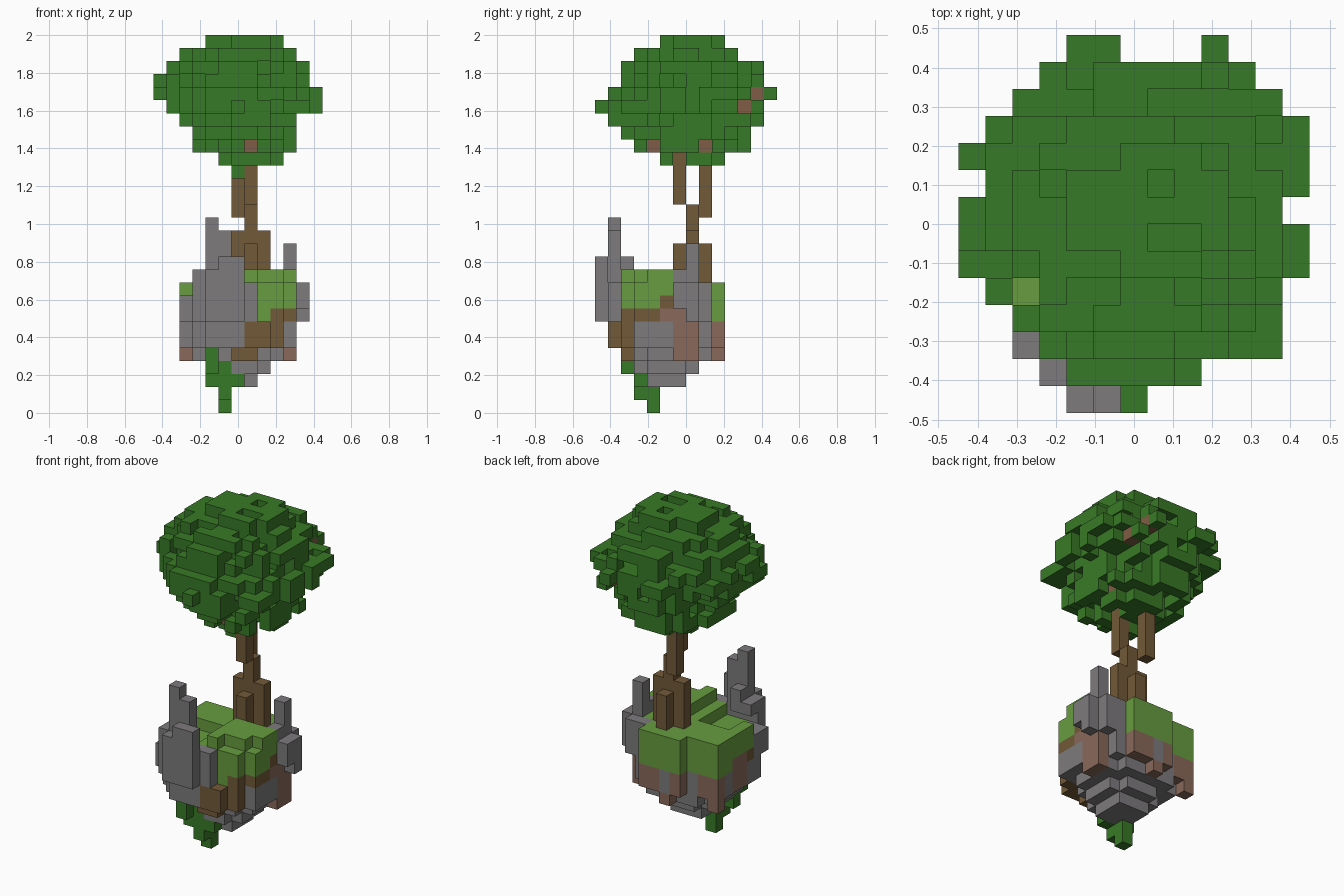
import bpy
import bmesh
import random
from mathutils import Vector

random.seed(4)
cube = bpy.data.objects.get("Cube")
if cube:
    bpy.data.objects.remove(cube)

UNIT = 2 / 29                       # edge of one block
ORIGIN = Vector((-6.5, -7, 0))      # grid corner in blocks

COLOURS = {
    "leaf_green": (.039, .192, .020),
    "grass_green": (.135, .335, .050),
    "stone_grey": (.205, .196, .203),
    "bark_brown": (.168, .102, .040),
    "clay_brown": (.250, .140, .103),
    "twig_brown": (.215, .108, .058),
}


def make_material(name, rgb):
    mat = bpy.data.materials.new(name)
    mat.use_nodes = True
    mat.diffuse_color = (*rgb, 1)
    for node in mat.node_tree.nodes:
        if node.type == 'BSDF_PRINCIPLED':
            node.inputs["Base Color"].default_value = (*rgb, 1)
    return mat


materials = {name: make_material(name, rgb) for name, rgb in COLOURS.items()}
blocks = {}                         # (x, y, z) -> (part, colour)


def put(part, colour, xs, ys, zs):
    """Fill a box of blocks; each range is inclusive, earlier blocks win."""
    for x in range(xs[0], xs[-1] + 1):
        for y in range(ys[0], ys[-1] + 1):
            for z in range(zs[0], zs[-1] + 1):
                blocks.setdefault((x, y, z), (part, colour))


def disc(x0, x1, y0, y1, low, high):
    """Cells of an ellipse that fits the given ranges, with a ragged rim."""
    cx, cy = (x0 + x1) / 2, (y0 + y1) / 2
    rx, ry = (x1 - x0 + 1) / 2, (y1 - y0 + 1) / 2
    for x in range(x0, x1 + 1):
        for y in range(y0, y1 + 1):
            if ((x - cx) / rx) ** 2 + ((y - cy) / ry) ** 2 <= random.uniform(low, high):
                yield x, y


# Trunk: cross-shaped foot, thin neck, two forked branches
put("trunk", "bark_brown", [6, 8], [7], [8, 13])
put("trunk", "bark_brown", [7], [6, 8], [8, 12])
put("trunk", "bark_brown", [7], [7], [14, 15])
put("trunk", "bark_brown", [7], [6], [16, 19])
put("trunk", "bark_brown", [6], [8], [15, 19])

# Hanging vine under the island
put("vine", "leaf_green", [5], [4], [0, 1])
put("vine", "leaf_green", [5], [3], [1])
put("vine", "leaf_green", [4, 6], [3], [2])
put("vine", "leaf_green", [4, 5], [3], [3])
put("vine", "leaf_green", [4], [2], [3, 4])

# Rock spires and the curved wall at the front
put("rock_spires", "stone_grey", [4], [1], [10, 14])
put("rock_spires", "stone_grey", [5], [1], [10, 13])
put("rock_spires", "stone_grey", [4, 6], [0], [10])
put("rock_spires", "stone_grey", [5, 6], [0], [11])
put("rock_spires", "stone_grey", [4], [2], [10, 11])
put("rock_spires", "stone_grey", [3], [1, 2], [10])
put("rock_spires", "stone_grey", [10], [7], [10, 12])
put("rock_spires", "stone_grey", [10], [6], [10])

# Clay and soil lumps hanging from the rim
put("soil_lumps", "clay_brown", [2], [8], [4, 6])
put("soil_lumps", "clay_brown", [10], [6, 7], [4])
put("soil_lumps", "clay_brown", [6], [9], [4])
put("soil_lumps", "bark_brown", [6, 7], [2], [4])


def island_colour(x, y, z):
    wall = x + y <= 5 or (y <= 1 and (x <= 6 or z >= 7))
    right_rock = x >= 10 and ((y == 7 and z >= 7) or (y == 6 and z >= 8))
    if z <= 4 or wall or right_rock or (x >= 9 and y == 8 and z >= 5):
        return "stone_grey"
    if (x, y, z) == (10, 5, 8):
        return "bark_brown"
    if z >= 8 or (z == 7 and ((y >= 7 and x <= 4) or y == 9 or (x, y) == (8, 2))):
        return "grass_green"
    if z <= 6 and ((x <= 6 and y <= 4) or (x >= 9 and 3 <= y <= 5)):
        return "stone_grey"
    if z <= 6 and y >= 6 and (x + y) % 3 == 0:
        return "stone_grey"
    return "bark_brown" if y <= 4 else "clay_brown"


def island_gap(x, y, z):
    """Places where the island's outline is notched or its grass dips."""
    if z >= 7 and (y == 0 and x > 6 or y == 1 and x > 7 or (x, y) == (10, 2)):
        return True
    if x == 11 and not (7 <= y <= 8 or (y == 6 and z >= 8)):
        return True
    if y == 9 and not 5 <= x <= 8:
        return True
    return z == 9 and ((3 <= x <= 5 and 2 <= y <= 5) or (x == 2 and y <= 3))


# Island body: layers from the keel to the grass
ISLAND = [(5, 7, 4, 6), (4, 8, 3, 7), (3, 9, 3, 8), (2, 10, 1, 9), (2, 10, 1, 9),
          (2, 11, 0, 9), (2, 11, 0, 9), (2, 11, 0, 9)]
for z, layer in enumerate(ISLAND, 2):
    for x, y in disc(*layer, 1.08, 1.08):
        if not island_gap(x, y, z):
            put("island", island_colour(x, y, z), [x], [y], [z])
put("island", "grass_green", [2], [8], [7, 9])
put("grass_mound", "grass_green", [7, 9], [3, 5], [10])
put("grass_mound", "grass_green", [7], [2], [10])
put("grass_mound", "grass_green", [10], [4, 5], [10])

# Leafy crown: ragged layers trimmed to a plan outline
CROWN = [(5, 9, 5, 9), (3, 10, 3, 11), (3, 10, 2, 11), (2, 10, 1, 12), (1, 12, 0, 12),
         (0, 12, 1, 12), (0, 11, 2, 12), (1, 11, 2, 12), (2, 10, 3, 10), (4, 9, 5, 9)]
OUTLINE = [(6, 6), (4, 8), (3, 11), (2, 11), (1, 11), (0, 12), (0, 12), (0, 11),
           (1, 12), (0, 12), (1, 12), (2, 11), (3, 10)]
for z, layer in enumerate(CROWN, 19):
    for x, y in disc(*layer, .82, 1.12):
        beside_branch = z == 19 and y == 6 and x > 7
        if OUTLINE[y][0] <= x <= OUTLINE[y][1] and (x, y) != (2, 4) and not beside_branch:
            put("crown", "leaf_green", [x], [y], [z])
put("crown", "leaf_green", [4, 5], [13], [24])
put("crown", "leaf_green", [9], [13], [24])
put("crown", "leaf_green", [12], [8, 10], [24])
put("crown", "leaf_green", [11], [9, 11], [24])
put("crown", "leaf_green", [9, 10], [2], [23])
put("crown", "leaf_green", [6], [6], [18])


def neighbours(cell):
    for axis in range(3):
        for side in (0, 1):
            step = [0, 0, 0]
            step[axis] = 2 * side - 1
            yield axis, side, tuple(a + b for a, b in zip(cell, step))


# Roughen the crown: knock out surface blocks that do not set its outline
loose = []
for cell in sorted(blocks):
    x, y, z = cell
    if blocks[cell][0] != "crown" or z < 19 or y > 12:
        continue
    x0, x1, y0, y1 = CROWN[z - 19]
    tip = (x in (x0, x1) and abs(2 * y - y0 - y1) <= 2) or (
        y in (y0, y1) and abs(2 * x - x0 - x1) <= 2)
    open_sides = any(other not in blocks for _, _, other in neighbours(cell))
    if open_sides and not tip and x not in OUTLINE[y] and random.random() < .38:
        loose.append(cell)
for cell in loose:
    del blocks[cell]

# Twig ends set back in pits between the leaves
for x, y, z in (9, 12, 24), (10, 11, 23), (9, 8, 20):
    for outer in range(x + 1, 13):
        blocks.pop((outer, y, z), None)
    blocks[x, y, z] = ("twigs", "twig_brown")
    put("crown", "leaf_green", [x], [y], [z + 1])
    put("crown", "leaf_green", [x], [y + 1], [z])
for outer in range(4):
    blocks.pop((7, outer, 20), None)
blocks[7, 4, 20] = ("twigs", "twig_brown")


def build(part):
    """Mesh the exposed block faces of one part."""
    cells = {c: colour for c, (name, colour) in blocks.items() if name == part}
    used = sorted(set(cells.values()))
    bm = bmesh.new()
    corners = {}

    def corner(p):
        key = tuple(round(v) for v in p)
        if key not in corners:
            corners[key] = bm.verts.new((Vector(key) + ORIGIN) * UNIT)
        return corners[key]

    for cell, colour in cells.items():
        for axis, side, other in neighbours(cell):
            if other in blocks:
                continue
            base, u, v = Vector(cell), Vector((0, 0, 0)), Vector((0, 0, 0))
            base[axis] += side
            u[(axis + 1) % 3] = v[(axis + 2) % 3] = 1
            loop = [base, base + u, base + u + v, base + v]
            if not side:
                loop.reverse()
            face = bm.faces.new([corner(p) for p in loop])
            face.material_index = used.index(colour)
    mesh = bpy.data.meshes.new(part)
    bm.to_mesh(mesh)
    bm.free()
    for colour in used:
        mesh.materials.append(materials[colour])
    bpy.context.scene.collection.objects.link(bpy.data.objects.new(part, mesh))


for part in sorted({name for name, _ in blocks.values()}):
    build(part)
